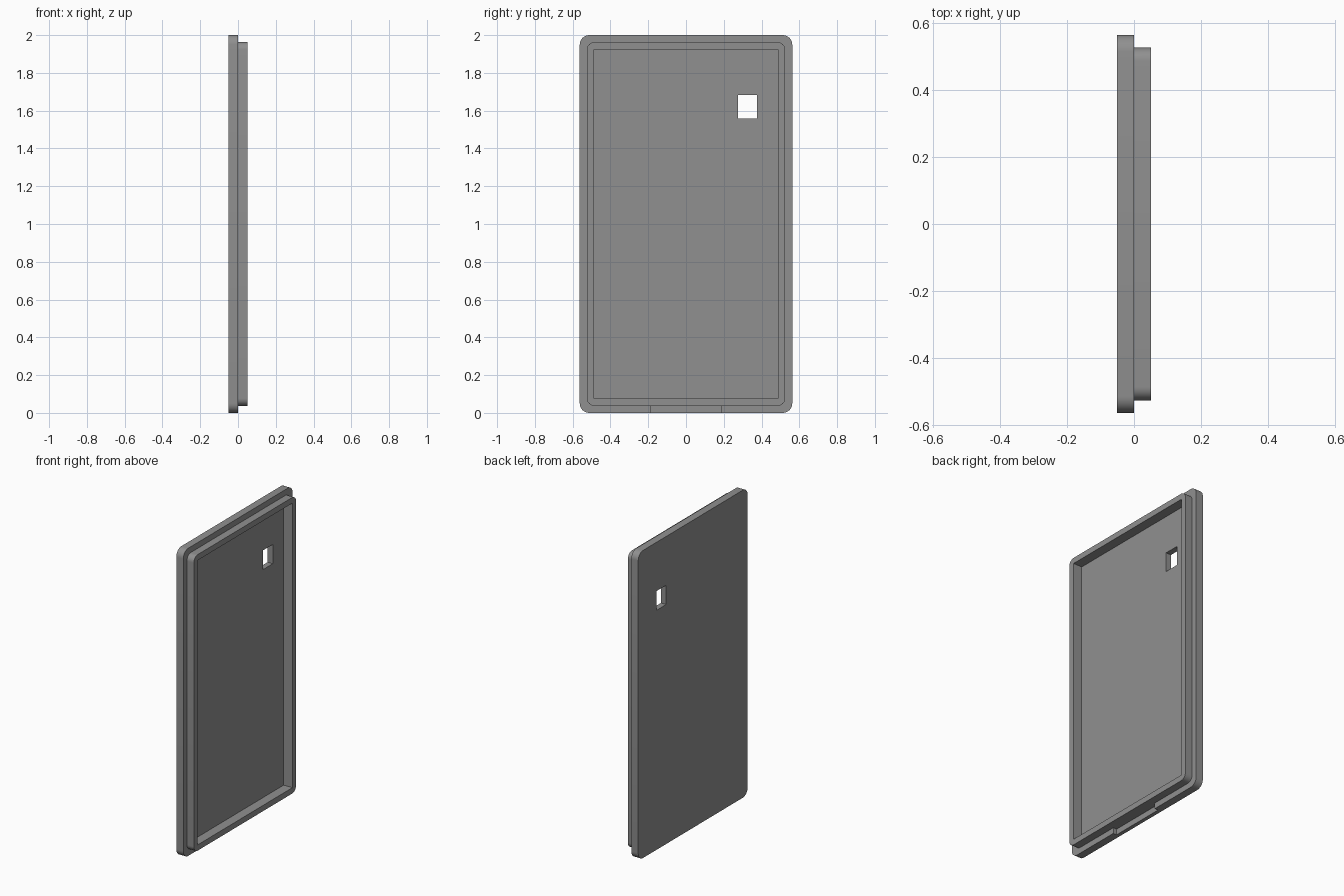
import bpy, bmesh, math

if "Cube" in bpy.data.objects:
    bpy.data.objects.remove(bpy.data.objects["Cube"])

grey = bpy.data.materials.new("mid grey")
grey.diffuse_color = (0.28, 0.28, 0.28, 1)
grey.use_nodes = True
grey.node_tree.nodes["Principled BSDF"].inputs["Base Color"].default_value = grey.diffuse_color


def slab(name, x0, x1, y0, y1, z0, z1, radius=0.0, steps=8):
    """Rounded rectangle in the YZ plane, extruded from x0 to x1."""
    pts = []
    corners = [(y1, z1, -1, -1, 0), (y0, z1, 1, -1, 90), (y0, z0, 1, 1, 180), (y1, z0, -1, 1, 270)]
    for y, z, sy, sz, start in corners:
        if radius == 0:
            pts.append((x0, y, z))
            continue
        for i in range(steps + 1):
            a = math.radians(start + 90 * i / steps)
            pts.append((x0, y + sy * radius + radius * math.cos(a),
                        z + sz * radius + radius * math.sin(a)))
    bm = bmesh.new()
    face = bm.faces.new([bm.verts.new(p) for p in pts])
    ext = bmesh.ops.extrude_face_region(bm, geom=[face])
    verts = [g for g in ext["geom"] if isinstance(g, bmesh.types.BMVert)]
    bmesh.ops.translate(bm, verts=verts, vec=(x1 - x0, 0, 0))
    bmesh.ops.recalc_face_normals(bm, faces=bm.faces)
    me = bpy.data.meshes.new(name)
    bm.to_mesh(me)
    bm.free()
    me.materials.append(grey)
    ob = bpy.data.objects.new(name, me)
    bpy.context.collection.objects.link(ob)
    return ob


def combine(target, other, operation):
    """Apply a boolean and remove the helper."""
    bpy.context.view_layer.objects.active = target
    mod = target.modifiers.new(operation, 'BOOLEAN')
    mod.operation, mod.object, mod.solver = operation, other, 'EXACT'
    bpy.ops.object.modifier_apply(modifier=mod.name)
    bpy.data.objects.remove(other)


# Back plate with the raised lip
cover = slab("cover_panel", -0.05, 0, -0.5625, 0.5625, 0, 2, 0.05)
combine(cover, slab("lip", -0.02, 0.05, -0.525, 0.525, 0.0375, 1.9625, 0.04), 'UNION')

# Square-cornered pocket, window and pry notch under the lip
combine(cover, slab("pocket", -0.0125, 0.1, -0.4875, 0.4875, 0.075, 1.925), 'DIFFERENCE')
combine(cover, slab("window", -0.1, 0.1, 0.275, 0.375, 1.5575, 1.6825), 'DIFFERENCE')
combine(cover, slab("pry_notch", -0.025, 0.02, -0.1875, 0.1875, -0.05, 0.0375), 'DIFFERENCE')

# Smooth rounded corners, sharp rims
cover.select_set(True)
bpy.context.view_layer.objects.active = cover
bpy.ops.object.shade_smooth_by_angle(angle=math.radians(30))
